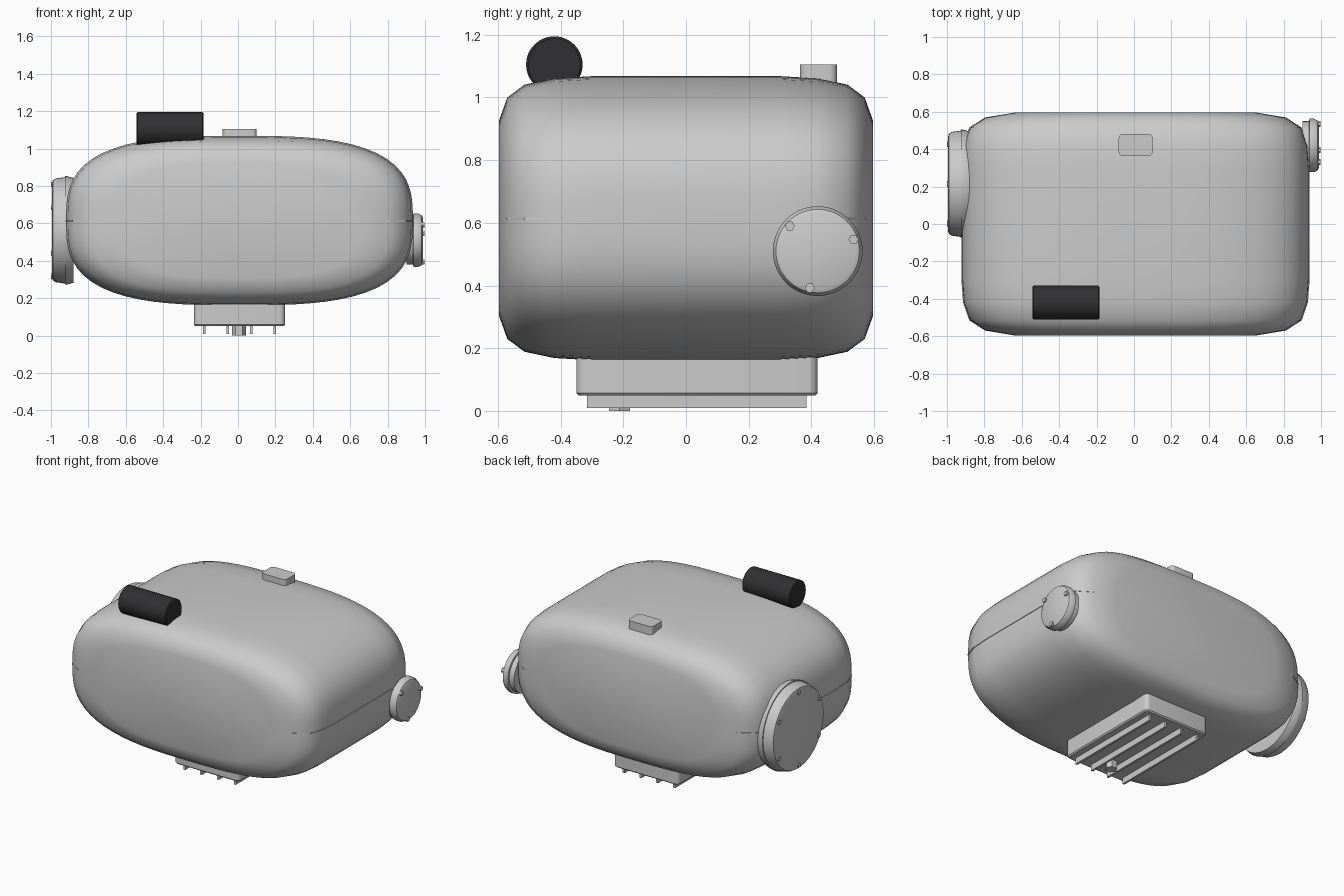
import bpy, bmesh, math
from mathutils import Matrix

if "Cube" in bpy.data.objects:
    bpy.data.objects.remove(bpy.data.objects["Cube"])

CX, CZ, HX, HZ, N = 0.008, 0.615, 0.927, 0.453, 3.0


def finish(name, bm, smooth=None):
    bmesh.ops.recalc_face_normals(bm, faces=bm.faces)
    me = bpy.data.meshes.new(name)
    bm.to_mesh(me)
    bm.free()
    ob = bpy.data.objects.new(name, me)
    bpy.context.collection.objects.link(ob)
    if smooth:
        bpy.ops.object.select_all(action='DESELECT')
        bpy.context.view_layer.objects.active = ob
        ob.select_set(True)
        bpy.ops.object.shade_smooth_by_angle(angle=math.radians(smooth))
    return ob


def loft(name, rings, smooth=None):
    bm = bmesh.new()
    rows = [[bm.verts.new(p) for p in r] for r in rings]
    n = len(rows[0])
    for a, b in zip(rows, rows[1:]):
        for i in range(n):
            bm.faces.new((a[i], a[(i + 1) % n], b[(i + 1) % n], b[i]))
    bm.faces.new(rows[0])
    bm.faces.new(rows[-1])
    return finish(name, bm, smooth)


def lathe_x(name, y, z, profile, sides=48, smooth=30, turn=0.0):
    ang = [turn + 2 * math.pi * i / sides for i in range(sides)]
    return loft(name, [[(x, y + r * math.cos(a), z + r * math.sin(a)) for a in ang]
                       for x, r in profile], smooth)


def round_rect(x0, x1, y0, y1, r, z, inset=0.0, seg=5):
    pts = []
    corners = [(x1 - r, y1 - r), (x0 + r, y1 - r), (x0 + r, y0 + r), (x1 - r, y0 + r)]
    for k, (cx, cy) in enumerate(corners):
        for i in range(seg + 1):
            a = math.pi / 2 * (k + i / seg)
            pts.append((cx + (r - inset) * math.cos(a), cy + (r - inset) * math.sin(a), z))
    return pts


def section(y, sx, sz, count=80):
    pts = []
    for i in range(count):
        a = 2 * math.pi * i / count
        c, s = math.cos(a), math.sin(a)
        # constant-angle superellipse in a unit square
        r = (abs(c) ** N + abs(s) ** N) ** (-1 / N)
        pts.append((CX + sx * r * c, y, CZ + sz * r * s))
    return pts


# main casing: rounded sections lofted front to back
ends = [(0.597, 0.64, 0.31), (0.57, 0.80, 0.385), (0.515, 0.885, 0.426),
        (0.42, 0.918, 0.446), (0.30, HX, HZ)]
spans = [(-y, a, b) for y, a, b in ends] + ends[::-1]
loft("casing", [section(*s) for s in spans], 40)

# split line: thin gasket just proud of both side walls
out = [(-0.573, 0.785)] + [(y, sx) for y, sx, _ in spans[1:-1]] + [(0.573, 0.785)]
edge = [(CX + sx + 0.004, y) for y, sx in out] + [(CX - sx - 0.004, y) for y, sx in out[::-1]]
loft("split_line_gasket", [[(x, y, z) for x, y in edge] for z in (0.609, 0.617)])


def cover(name, side, y, z, r, profile, bolts, bolt_r, bolt_ring, start, bolt_x):
    lathe_x(name, y, z, [(side * x, rr) for x, rr in profile], 56)
    for i in range(bolts):
        a = start + 2 * math.pi * i / bolts
        lathe_x(f"{name}_bolt_{i + 1}", y + bolt_ring * math.cos(a), z + bolt_ring * math.sin(a),
                [(side * 0.95, bolt_r), (side * bolt_x, bolt_r)], 6, None)


# round side covers with hex bolts
cover("right_cover", 1, 0.42, 0.51, 0.143,
      [(0.90, 0.13), (0.936, 0.13), (0.938, 0.143), (0.962, 0.143), (0.982, 0.133), (0.988, 0.12)],
      3, 0.016, 0.12, math.radians(18), 0.998)
cover("left_cover", -1, 0.215, 0.5625, 0.29,
      [(0.88, 0.28), (0.914, 0.29), (0.925, 0.29), (0.926, 0.284), (0.975, 0.277),
       (0.99, 0.268), (0.995, 0.25)],
      6, 0.016, 0.245, math.radians(90), 1.0)

# sump with cooling ribs and drain plug
S = (-0.235, 0.252, -0.35, 0.42, 0.03)
loft("sump", [round_rect(*S, 0.25), round_rect(*S, 0.058), round_rect(*S, 0.05, 0.008)], 30)
for i in range(4):
    bm = bmesh.new()
    m = (Matrix.Translation((-0.18 + 0.1255 * i, 0.035, 0.032))
         @ Matrix.Diagonal((0.015, 0.70, 0.046, 1)))
    bmesh.ops.create_cube(bm, size=1, matrix=m)
    finish(f"sump_rib_{i + 1}", bm)
hexa = [(0.005 + 0.038 * math.cos(k * math.pi / 3), -0.212 + 0.038 * math.sin(k * math.pi / 3))
        for k in range(6)]
loft("drain_plug", [[(x, y, z) for x, y in hexa] for z in (0.0, 0.06)])

# breather block on top
B = (-0.082, 0.1, 0.363, 0.482, 0.025)
loft("breather_block", [round_rect(*B, 1.02), round_rect(*B, 1.105)], 30)

# dark cylinder lying on the top front edge
cyl = lathe_x("starter_cylinder", -0.42, 1.105,
              [(-0.543, 0.083), (-0.537, 0.09), (-0.191, 0.09), (-0.185, 0.083)], 48)
mat = bpy.data.materials.new("dark")
mat.diffuse_color = (0.03, 0.03, 0.032, 1)
mat.use_nodes = True
mat.node_tree.nodes["Principled BSDF"].inputs["Base Color"].default_value = mat.diffuse_color
cyl.data.materials.append(mat)
